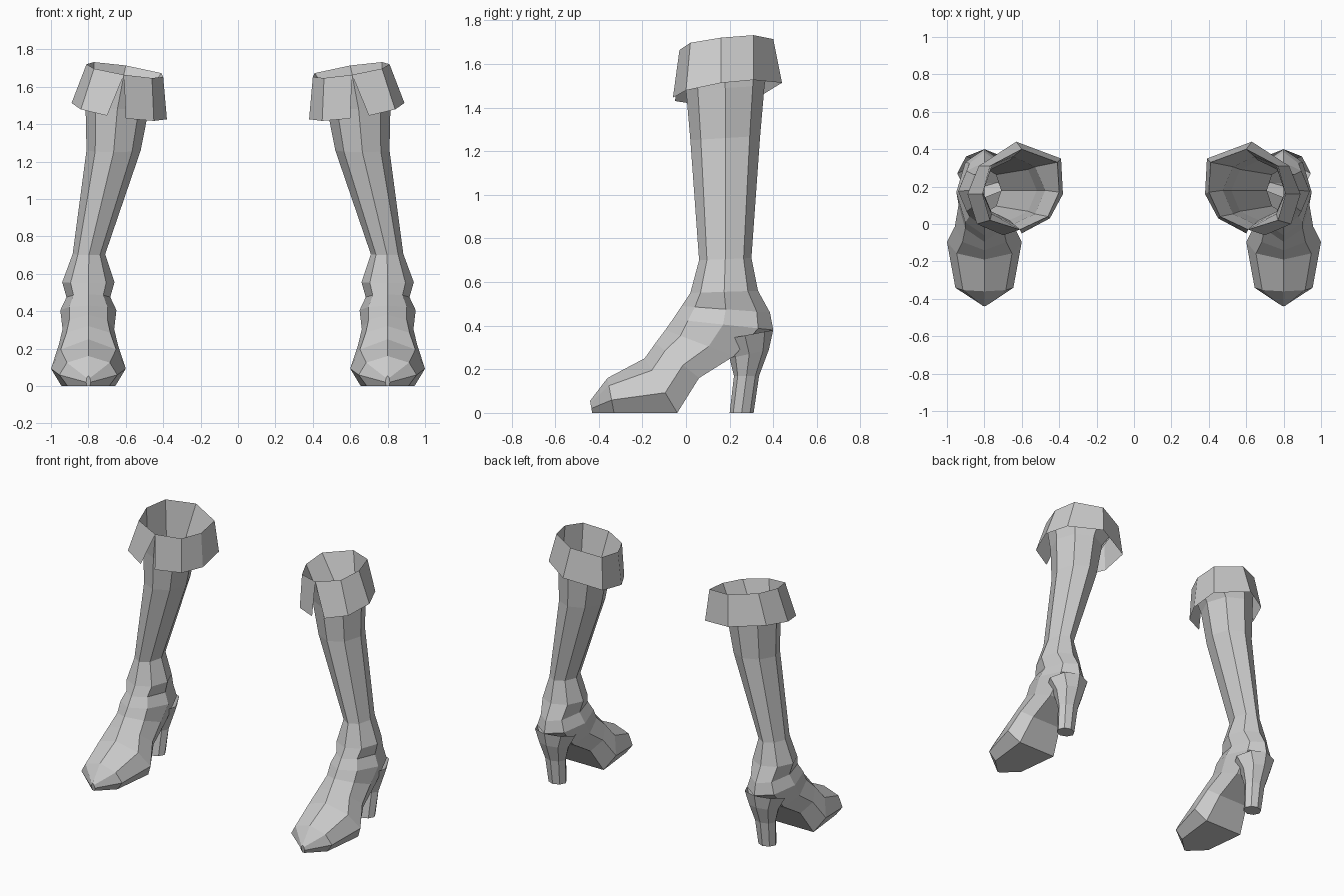
import bpy, bmesh

if "Cube" in bpy.data.objects:
    bpy.data.objects.remove(bpy.data.objects["Cube"])

LEG = [(0, 0), (.15, .68), (.5, 1), (.85, .68), (1, 0)]      # (front-to-back, half width)
FOOT = [(0, 0), (.22, .74), (.63, 1), (1, .72), (1, 0)]      # flat-soled section


def make(name, rings, closed=True, cap=False):
    """Skin successive rings of points into one flat-shaded object, mirrored across x."""
    bm = bmesh.new()
    rows = [[bm.verts.new(p) for p in r] for r in rings]
    n = len(rows[0])
    for a, b in zip(rows, rows[1:]):
        for i in range(n if closed else n - 1):
            j = (i + 1) % n
            bm.faces.new((a[i], a[j], b[j], b[i]))
    if cap:
        bm.faces.new(rows[-1])
    bmesh.ops.remove_doubles(bm, verts=bm.verts, dist=0.001)
    bmesh.ops.recalc_face_normals(bm, faces=bm.faces)
    me = bpy.data.meshes.new(name)
    bm.to_mesh(me)
    bm.free()
    ob = bpy.data.objects.new(name, me)
    bpy.context.collection.objects.link(ob)
    mod = ob.modifiers.new("other_foot", 'MIRROR')
    mod.use_clip = False
    mod.use_mirror_merge = False


def ring(cx, w, yf, zf, yb, zb, section):
    """Eight-sided ring spanning a front point and a back point."""
    def half(side, pts):
        return [(cx + side * w * s, yf + t * (yb - yf), zf + t * (zb - zf)) for t, s in pts]
    return half(1, section) + half(-1, section[3:0:-1])


# cuff rims: tilted, starting at the front and going round the outer side
rim_xy = [(.61, -.03), (.77, .02), (.81, .16), (.77, .31),
          (.60, .40), (.41, .33), (.40, .17), (.46, .04)]
hem_xy = [(.70, -.06), (.84, 0), (.89, .16), (.83, .31), (.63, .44),
          (.39, .35), (.38, .16), (.45, .03), (.60, -.05)]
rim = [(x, y, 1.69 + .17 * (x - .61) + .12 * (y - .19)) for x, y in rim_xy]
hem = [(x, y, 1.475 + .17 * (x - .64) + .16 * (y - .19)) for x, y in hem_xy]

# folded cuff, split at the front
make("cuff", [rim + rim[:1], hem], closed=False)

# shaft, ankle and foot as one skin from the rim down to the toe
boot = [rim]
for cx, w, yf, zf, yb, zb in [
        (.645, .17, 0, 1.48, .36, 1.50),
        (.665, .145, .02, 1.25, .34, 1.27),
        (.797, .087, .06, .70, .30, .71),
        (.80, .14, .02, .55, .33, .56),
        (.80, .117, -.02, .49, .385, .46),
        (.80, .15, -.06, .43, .40, .38)]:
    boot.append(ring(cx, w, yf, zf, yb, zb, LEG))
for w, yf, zf, yb, zb in [
        (.138, -.095, .38, .22, .26),
        (.158, -.14, .32, .06, .16),
        (.20, -.19, .25, -.04, 0),
        (.155, -.36, .16, -.33, 0),
        (.012, -.44, .055, -.43, 0)]:
    boot.append(ring(.80, w, yf, zf, yb, zb, FOOT))
make("boot", boot, cap=True)

# heel block, blending up into the back of the boot
make("heel", [ring(.80, w, yf, zf, yb, zb, LEG) for w, yf, zf, yb, zb in [
    (.145, .14, .33, .40, .38),
    (.105, .20, .25, .38, .29),
    (.075, .22, .17, .335, .17),
    (.062, .20, 0, .31, 0)]], cap=True)
